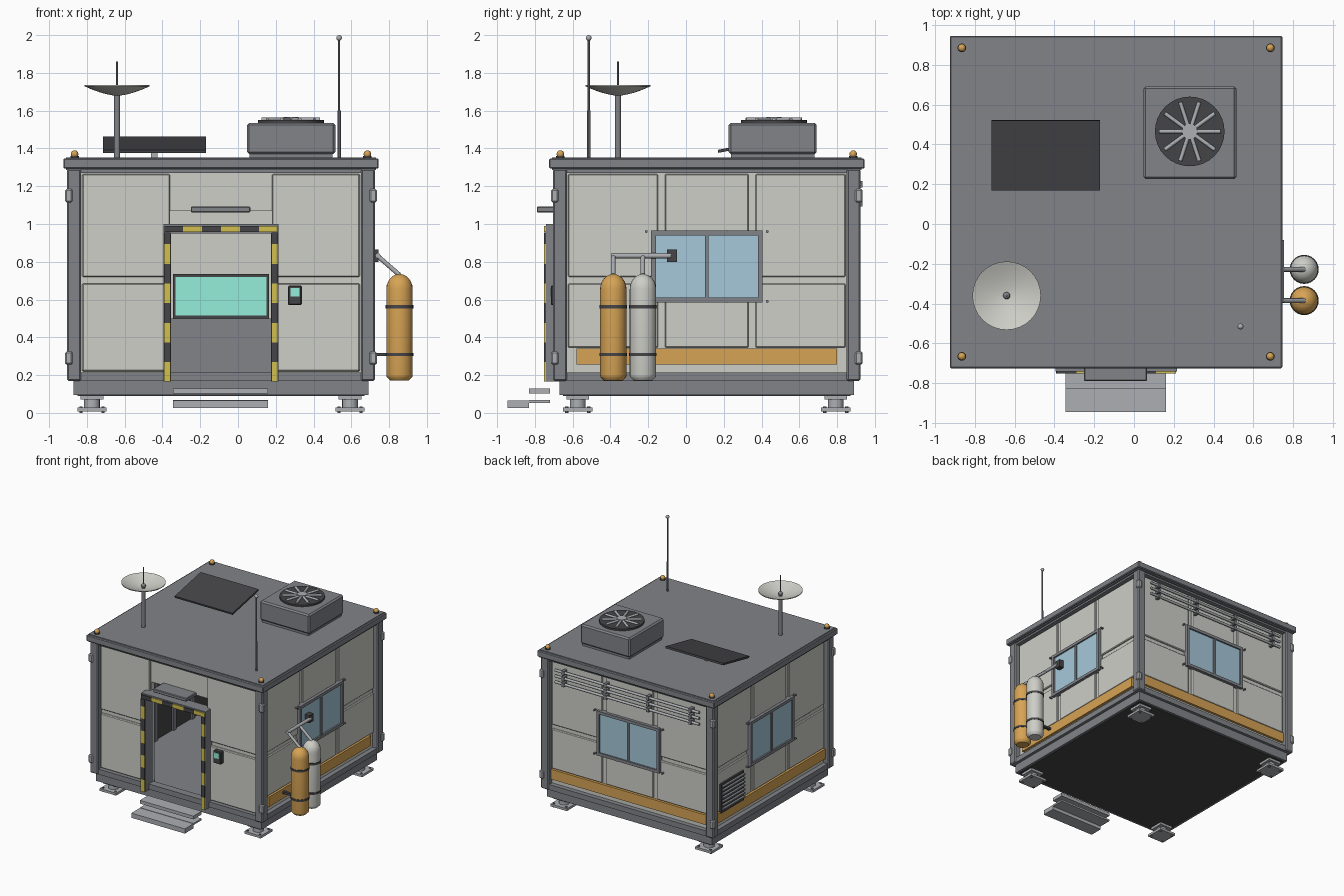
import bpy, bmesh
from math import pi, radians, cos, sin
from mathutils import Vector, Matrix

if "Cube" in bpy.data.objects:
    bpy.data.objects.remove(bpy.data.objects["Cube"])

CX, CY = -0.09, 0.11  # centre of the cabin

def mat(name, r, g, b):
    m = bpy.data.materials.new(name)
    m.diffuse_color = (r, g, b, 1)
    m.use_nodes = True
    m.node_tree.nodes["Principled BSDF"].inputs["Base Color"].default_value = m.diffuse_color
    return m

FRAME = mat("frame_grey", .22, .23, .25)
LIGHT = mat("light_grey", .42, .43, .45)
PANEL = mat("panel_white", .62, .62, .58)
DARK = mat("dark", .06, .06, .065)
ORANGE = mat("orange", .68, .37, .09)
YELLOW = mat("yellow", .65, .53, .08)
GLASS = mat("glass", .38, .58, .70)
SCREEN = mat("screen", .3, .85, .7)

def finish(bm, name, m, turn=None, bevel=0, smooth=False):
    bmesh.ops.recalc_face_normals(bm, faces=bm.faces)
    me = bpy.data.meshes.new(name)
    bm.to_mesh(me)
    bm.free()
    o = bpy.data.objects.new(name, me)
    bpy.context.collection.objects.link(o)
    me.materials.append(m)
    if turn is not None:  # cabin-local part, turned to one of the four sides
        o.location = (CX, CY, 0)
        o.rotation_euler.z = radians(turn)
    if bevel:
        b = o.modifiers.new("bevel", 'BEVEL')
        b.width, b.segments = bevel, 1
    if smooth:
        bpy.ops.object.select_all(action='DESELECT')
        o.select_set(True)
        bpy.context.view_layer.objects.active = o
        bpy.ops.object.shade_smooth_by_angle(angle=radians(35))
    return o

def boxes(name, items, m, turn=None, bevel=0):
    """items: (x0, x1, y0, y1, z0, z1)"""
    bm = bmesh.new()
    for x0, x1, y0, y1, z0, z1 in items:
        M = Matrix.Translation(((x0 + x1) / 2, (y0 + y1) / 2, (z0 + z1) / 2)) @ \
            Matrix.Diagonal((x1 - x0, y1 - y0, z1 - z0, 1))
        bmesh.ops.create_cube(bm, size=1, matrix=M)
    return finish(bm, name, m, turn, bevel)

def rods(name, items, m, turn=None, seg=12):
    """items: (start, end, radius)"""
    bm = bmesh.new()
    for a, b, r in items:
        a, b = Vector(a), Vector(b)
        M = Matrix.Translation((a + b) / 2) @ (b - a).to_track_quat('Z', 'Y').to_matrix().to_4x4()
        bmesh.ops.create_cone(bm, cap_ends=True, segments=seg, radius1=r, radius2=r,
                              depth=(b - a).length, matrix=M)
    return finish(bm, name, m, turn, smooth=True)

def lathe(name, profile, m, at, seg=24):
    """spin a (radius, height) profile around a vertical axis"""
    bm = bmesh.new()
    vs = [bm.verts.new((at[0] + r, at[1], at[2] + z)) for r, z in profile]
    es = [bm.edges.new(p) for p in zip(vs, vs[1:])]
    bmesh.ops.spin(bm, geom=vs + es, cent=at, axis=(0, 0, 1), angle=2 * pi, steps=seg)
    bmesh.ops.remove_doubles(bm, verts=bm.verts, dist=1e-4)
    return finish(bm, name, m, smooth=True)

def ball(name, at, r, m):
    bm = bmesh.new()
    bmesh.ops.create_uvsphere(bm, u_segments=12, v_segments=8, radius=r, matrix=Matrix.Translation(at))
    return finish(bm, name, m, smooth=True)

CORNERS = [(sx, sy) for sx in (-1, 1) for sy in (-1, 1)]

# base, floor and roof
boxes("base", [(-.78, .78, -.78, .78, .095, .175)], FRAME, 0)
boxes("underside", [(-.76, .76, -.76, .76, .09, .1)], DARK, 0)
boxes("floor", [(-.76, .76, -.76, .76, .17, .2)], FRAME, 0)
boxes("roof", [(-.82, .82, -.82, .82, 1.285, 1.352)], FRAME, 0)

# corner posts, clamps, feet and roof lamps
boxes("corner_posts", [(sx * .778 - .037, sx * .778 + .037, sy * .778 - .037, sy * .778 + .037, .17, 1.29)
                       for sx, sy in CORNERS], FRAME, 0, .008)
boxes("corner_clamps", [(sx * .805 - .02, sx * .805 + .02, sy * .805 - .02, sy * .805 + .02, z, z + .07)
                        for sx, sy in CORNERS for z in (.255, 1.115)], LIGHT, 0, .008)
for sx, sy in CORNERS:
    fx, fy = CX + sx * .683, CY + sy * .683
    boxes("foot_plate", [(fx - .078, fx + .078, fy - .078, fy + .078, .008, .028),
                         (fx - .06, fx + .06, fy - .06, fy + .06, .07, .097)], LIGHT)
    rods("foot_column", [((fx, fy, .02), (fx, fy, .08), .042)], LIGHT, seg=16)
    rods("foot_bolts", [((fx + a * .058, fy + b * .058, 0), (fx + a * .058, fy + b * .058, .035), .009)
                        for a, b in CORNERS], FRAME, seg=6)
    lx, ly = CX + sx * .775, CY + sy * .775
    rods("lamp_base", [((lx, ly, 1.35), (lx, ly, 1.36), .022)], DARK)
    ball("roof_lamp", (lx, ly, 1.37), .02, ORANGE)

# four sides: beams, roof rim; walls with seamed panels, band and window
for turn, side in ((0, "front"), (90, "right"), (180, "back"), (270, "left")):
    boxes(side + "_beams", [(-.75, .75, -.805, -.74, .17, .215), (-.75, .75, -.805, -.74, 1.27, 1.29)], FRAME, turn)
    boxes(side + "_roof_rim", [(-.835, .835, -.835, -.795, 1.293, 1.347)], FRAME, turn, .006)
    if side == "front":
        boxes("front_wall", [(-.75, -.27, -.765, -.72, .2, 1.28), (.27, .75, -.765, -.72, .2, 1.28),
                             (-.27, .27, -.765, -.72, 1.07, 1.28)], PANEL, turn)
        boxes("front_panels", [(a, b, -.785, -.76, z0, z1) for a, b in ((-.735, -.27), (.27, .735))
                               for z0, z1 in ((.22, .685), (.72, 1.265))], PANEL, turn, .006)
        continue
    boxes(side + "_wall", [(-.75, .75, -.765, -.72, .2, 1.28)], PANEL, turn)
    boxes(side + "_panels", [(a, b, -.78, -.76, z0, z1)
                             for a, b in ((-.735, -.258), (-.222, .222), (.258, .735))
                             for z0, z1 in ((.345, .685), (.72, 1.265))], PANEL, turn, .006)
    boxes(side + "_band", [(-.69 if side == "right" else -.735, .69 if side == "right" else .735,
                            -.787, -.76, .255, .34)], ORANGE, turn)
    boxes(side + "_window_frame", [(-.295, .295, -.805, -.76, .585, .61), (-.295, .295, -.805, -.76, .94, .965),
                                   (-.295, -.27, -.805, -.76, .61, .94), (.27, .295, -.805, -.76, .61, .94),
                                   (-.01, .01, -.802, -.76, .61, .94)], FRAME, turn)
    boxes(side + "_window_glass", [(-.275, .275, -.792, -.765, .6, .95)], GLASS, turn)
    rods(side + "_window_bolts", [((u, -.76, z), (u, -.805, z), .008) for u in (-.32, -.107, .107, .32)
                                  for z in (.59, .96)], FRAME, turn, 6)

# doorway frame with hazard stripes
boxes("door_frame", [(-.305, -.265, -.852, -.75, .165, 1.0), (.265, .305, -.852, -.75, .165, 1.0),
                     (-.265, .265, -.852, -.75, .95, 1.0)], FRAME, 0)
stripes = {0: [], 1: []}
for i in range(8):
    z = .165 + i * .104
    for u in (-.302, .268):
        stripes[i % 2].append((u, u + .034, -.862, -.85, z, min(z + .104, .955)))
for i in range(6):
    u = -.3 + i * .1
    stripes[1 - i % 2].append((u, u + .1, -.862, -.85, .957, .99))
boxes("yellow_stripes", stripes[0], YELLOW, 0)
boxes("dark_stripes", stripes[1], DARK, 0)
boxes("door_light", [(-.16, .155, -.9, -.76, 1.062, 1.092)], FRAME, 0, .005)

# keypad and steps
boxes("keypad", [(.265, .338, -.715, -.66, .57, .675)], DARK, None, .006)
boxes("keypad_screen", [(.278, .325, -.718, -.71, .615, .662)], SCREEN)
boxes("steps", [(-.345, .16, -.945, -.83, .025, .065), (-.345, .16, -.83, -.72, .053, .068),
                (-.345, .16, -.83, -.72, .102, .13)], LIGHT)

# interior: console, screen on the rear wall and dark ribbed side linings
boxes("console", [(-.42, .42, .45, .72, .2, .5)], FRAME, 0)
boxes("console_screen_frame", [(-.255, .255, .66, .72, .5, .735)], DARK, 0)
boxes("console_screen", [(-.24, .24, .655, .67, .515, .72)], SCREEN, 0)
for s in (-1, 1):
    x = s * .71
    boxes("side_lining", [(x - .01, x + .01, -.7, .7, .2, 1.27)], DARK, 0)
    boxes("lining_ribs", [(s * .695 - .01, s * .695 + .01, y - .02, y + .02, .2, 1.27)
                          for y in (-.6, -.35, -.1, .15, .4, .65)], FRAME, 0)

# rear pipes with clamps
rods("rear_pipes", [((-.68, -.81, z), (.68, -.81, z), .011) for z in (1.11, 1.16, 1.21)], LIGHT, 180)
boxes("rear_pipe_clamps", [(u - .012, u + .012, -.825, -.76, z - .018, z + .018)
                           for u in (-.6, -.2, .2, .6) for z in (1.11, 1.16, 1.21)], FRAME, 180)

# louvred vent on the left side
boxes("vent_back", [(-.68, -.37, -.795, -.76, .33, .58)], DARK, 270)
boxes("vent_slats", [(-.67, -.38, -.815, -.79, .36 + i * .032, .372 + i * .032) for i in range(7)], FRAME, 270)

# gas tanks, straps and feed pipes
for y, m in ((-.385, ORANGE), (-.228, PANEL)):
    dome = [(.07 * cos(a * pi / 12), .655 + .08 * sin(a * pi / 12)) for a in range(6)]
    lathe("gas_tank", [(0, .172), (.05, .172), (.068, .19), (.07, .2)] + dome + [(0, .737)], m, (.855, y, 0))
    rods("tank_straps", [((.855, y, z), (.855, y, z + .018), .073) for z in (.3, .552)], DARK, seg=24)
    rods("tank_pipe", [((.855, y, .73), (.74, y, .83), .012)], LIGHT)
    boxes("tank_bracket", [(.69, .8, y - .012, y + .012, z, z + .018) for z in (.3,)], DARK)
rods("manifold_pipe", [((.74, -.395, .832), (.74, -.08, .832), .014)], LIGHT)
boxes("pipe_valve", [(.7, .745, -.1, -.048, .8, .865)], DARK)

# roof fan unit
boxes("fan_housing", [(.06, .5, .237, .68, 1.35, 1.53)], FRAME)
boxes("fan_lid", [(.047, .515, .225, .692, 1.37, 1.535)], FRAME, None, .012)
rods("fan_disc", [((.28, .465, 1.53), (.28, .465, 1.55), .175)], DARK, seg=32)
bm_arms = [((.28, .465, 1.553), (.28 + .155 * cos(i * pi / 5), .465 + .155 * sin(i * pi / 5), 1.553), .01)
           for i in range(10)]
rods("fan_blades", bm_arms + [((.28, .465, 1.54), (.28, .465, 1.566), .04)], LIGHT)

# tilted solar panel on a stand
solar = boxes("solar_panel", [(-.273, .273, -.179, .179, -.008, .008)], DARK)
solar.location = (-.443, .345, 1.42)
solar.rotation_euler.x = radians(11.5)
boxes("solar_stand", [(-.46, -.427, .33, .36, 1.35, 1.415)], LIGHT)

# dish on a mast
DX, DY = -.64, -.36
rods("dish_mast", [((DX, DY, 1.35), (DX, DY, 1.69), .016)], FRAME, seg=16)
rods("dish_feed", [((DX, DY, 1.68), (DX, DY, 1.86), .005)], FRAME, seg=8)
ball("dish_hub", (DX, DY, 1.705), .018, FRAME)
curve = [(.172 * t / 6, 1.685 + .05 * (t / 6) ** 1.6) for t in range(7)]
lathe("dish_bowl", curve + [(r, z - .006) for r, z in reversed(curve)], PANEL, (DX, DY, 0), 32)

# whip antenna
rods("antenna", [((.535, -.515, 1.35), (.535, -.515, 1.98), .006),
                 ((.535, -.515, 1.35), (.535, -.515, 1.6), .009)], FRAME, seg=8)
ball("antenna_tip", (.535, -.515, 1.985), .015, LIGHT)
